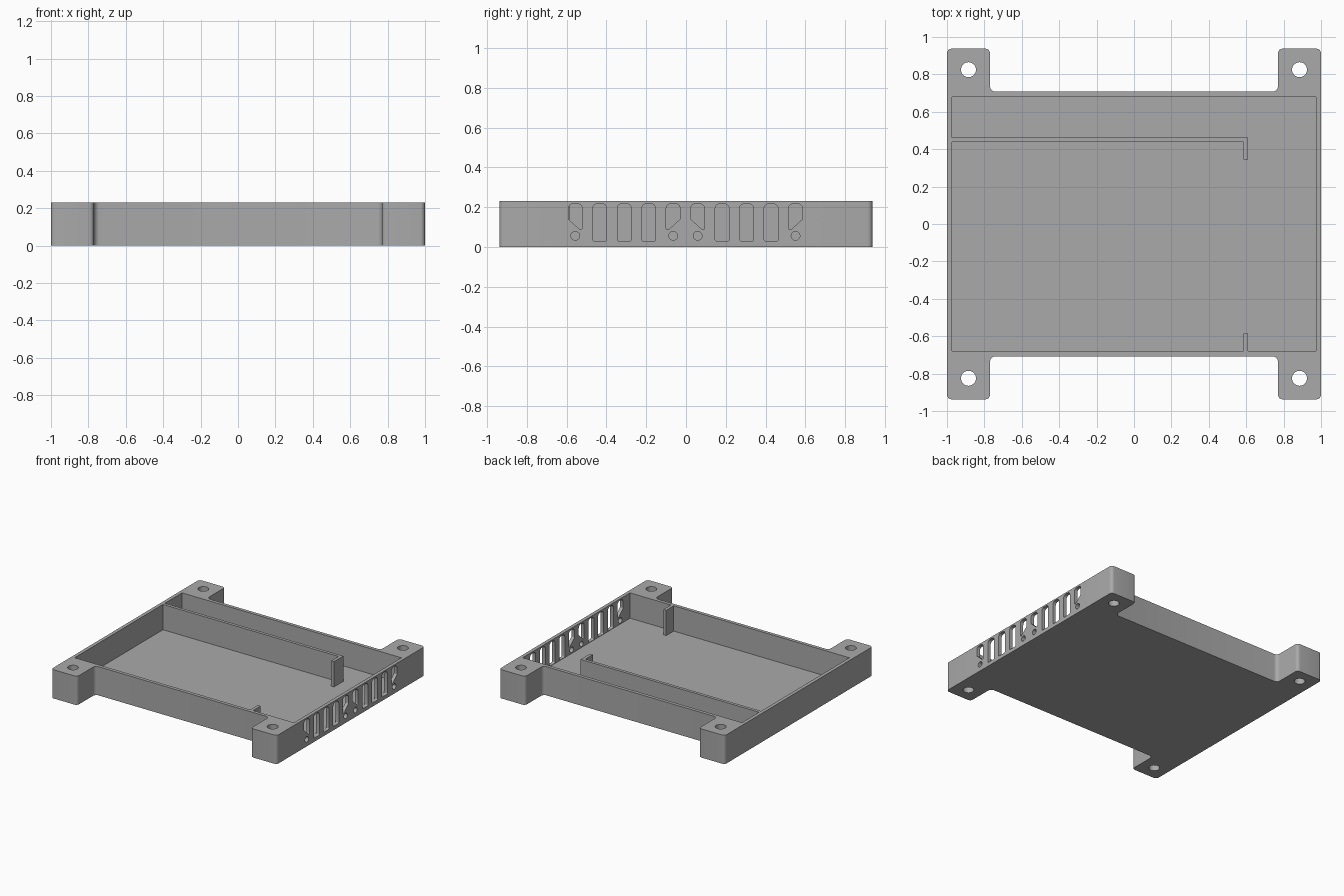
import bpy, bmesh
from math import pi, cos, sin, tan
from mathutils import Vector

cube = bpy.data.objects.get("Cube")
if cube:
    bpy.data.objects.remove(cube, do_unlink=True)

HEIGHT, FLOOR = 0.23, 0.027
IN_X, IN_Y = 0.972, 0.68            # cavity half sizes
bm = bmesh.new()


def rounded(corners, steps=6):
    """Turn (x, y, radius) corners into an outline with arcs."""
    out = []
    for i, (x, y, r) in enumerate(corners):
        p = Vector((x, y))
        u = (Vector(corners[i - 1][:2]) - p).normalized()
        v = (Vector(corners[(i + 1) % len(corners)][:2]) - p).normalized()
        half = u.angle(v) / 2
        centre = p + (u + v).normalized() * r / sin(half)
        start = p + u * r / tan(half) - centre
        end = p + v * r / tan(half) - centre
        swing = pi - 2 * half
        for k in range(steps + 1):
            t = swing * k / steps
            arm = (start * sin(swing - t) + end * sin(t)) / sin(swing)
            out.append(centre + arm)
    return out


def circle(x, y, r, n):
    return [Vector((x + r * cos(2 * pi * k / n), y + r * sin(2 * pi * k / n))) for k in range(n)]


def upright(x, y, z):
    return x, y, z


def sideways(y, z, x):
    return x, y, z


def tube(outline, place, low, high, gap_x=None):
    """Walls along an outline; returns low rim, high rim and the edges of the wall left open at gap_x."""
    n = len(outline)
    a, b = ([bm.verts.new(place(p.x, p.y, d)) for p in outline] for d in (low, high))
    rims = [[bm.edges.new((v[i - 1], v[i])) for i in range(n)] for v in (a, b)]
    gap = []
    for i in range(n):
        quad = (a[i - 1], a[i], b[i], b[i - 1])
        if gap_x and all(abs(outline[j].x - gap_x) < 0.0001 for j in (i - 1, i)):
            gap = quad
        else:
            bm.faces.new(quad)
    return rims[0], rims[1], [bm.edges.get((gap[k - 1], gap[k])) for k in range(len(gap))]


def fill(edges, normal):
    bmesh.ops.triangle_fill(bm, edges=edges, normal=normal)


# Outer walls with four mounting ears
quarter = [(0.77, 0.7075, 0.03), (0.77, 0.9375, 0.025), (1, 0.9375, 0.025)]
right = quarter + [(x, -y, r) for x, y, r in reversed(quarter)]
left = [(-x, -y, r) for x, y, r in right]
base, top, outer_panel = tube(rounded(right + left), upright, 0, HEIGHT, gap_x=1)

# Cavity walls, with the hooked partition and the short rib standing in it
rib_a, rib_b = 0.585, 0.61
part_a, part_b = 0.4375, 0.4625
cavity = [(-IN_X, -IN_Y), (rib_a, -IN_Y), (rib_a, -0.585), (rib_b, -0.585), (rib_b, -IN_Y),
          (IN_X, -IN_Y), (IN_X, IN_Y), (-IN_X, IN_Y), (-IN_X, part_b), (rib_b, part_b),
          (rib_b, 0.345), (rib_a, 0.345), (rib_a, part_a), (-IN_X, part_a)]
floor, rim, inner_panel = tube([Vector(p) for p in cavity], upright, FLOOR, HEIGHT, gap_x=IN_X)
top += rim

# Screw holes through the ears
for sx in (-1, 1):
    for sy in (-1, 1):
        low_rim, high_rim, _ = tube(circle(sx * 0.885, sy * 0.825, 0.04, 32), upright, 0, HEIGHT)
        base += low_rim
        top += high_rim

# Vent slots, some cut short on a slant above a pin hole
vents = []
for i in range(10):
    y, w, head = (i - 4.5) * 0.123 - 0.003, 0.035, 0.217
    slant = {0: 1, 5: 1, 4: -1, 9: -1}.get(i, 0)
    if slant:
        foot = {-slant: 0.14, slant: 0.077}
        vents.append(circle(y, 0.056, 0.022, 20))
    else:
        foot = {-1: 0.03, 1: 0.03}
    vents.append(rounded([(y - w, foot[-1], 0.008), (y + w, foot[1], 0.008),
                          (y + w, head, 0.024), (y - w, head, 0.024)]))
for vent in vents:
    low_rim, high_rim, _ = tube(vent, sideways, IN_X, 1)
    inner_panel += low_rim
    outer_panel += high_rim

# Flat faces: underside, top rim, floor and both sides of the vent wall
fill(base, (0, 0, -1))
fill(top, (0, 0, 1))
fill(floor, (0, 0, 1))
fill(inner_panel, (-1, 0, 0))
fill(outer_panel, (1, 0, 0))
bm.normal_update()
bmesh.ops.recalc_face_normals(bm, faces=bm.faces[:])

mesh = bpy.data.meshes.new("tray")
bm.to_mesh(mesh)
bm.free()
mesh.shade_smooth()
mesh.set_sharp_from_angle(angle=pi / 6)
tray = bpy.data.objects.new("tray", mesh)
bpy.context.scene.collection.objects.link(tray)

# Plain grey plastic
grey = bpy.data.materials.new("grey plastic")
grey.use_nodes = True
colour = (0.4, 0.4, 0.4, 1)
grey.diffuse_color = colour
grey.node_tree.nodes["Principled BSDF"].inputs["Base Color"].default_value = colour
mesh.materials.append(grey)
